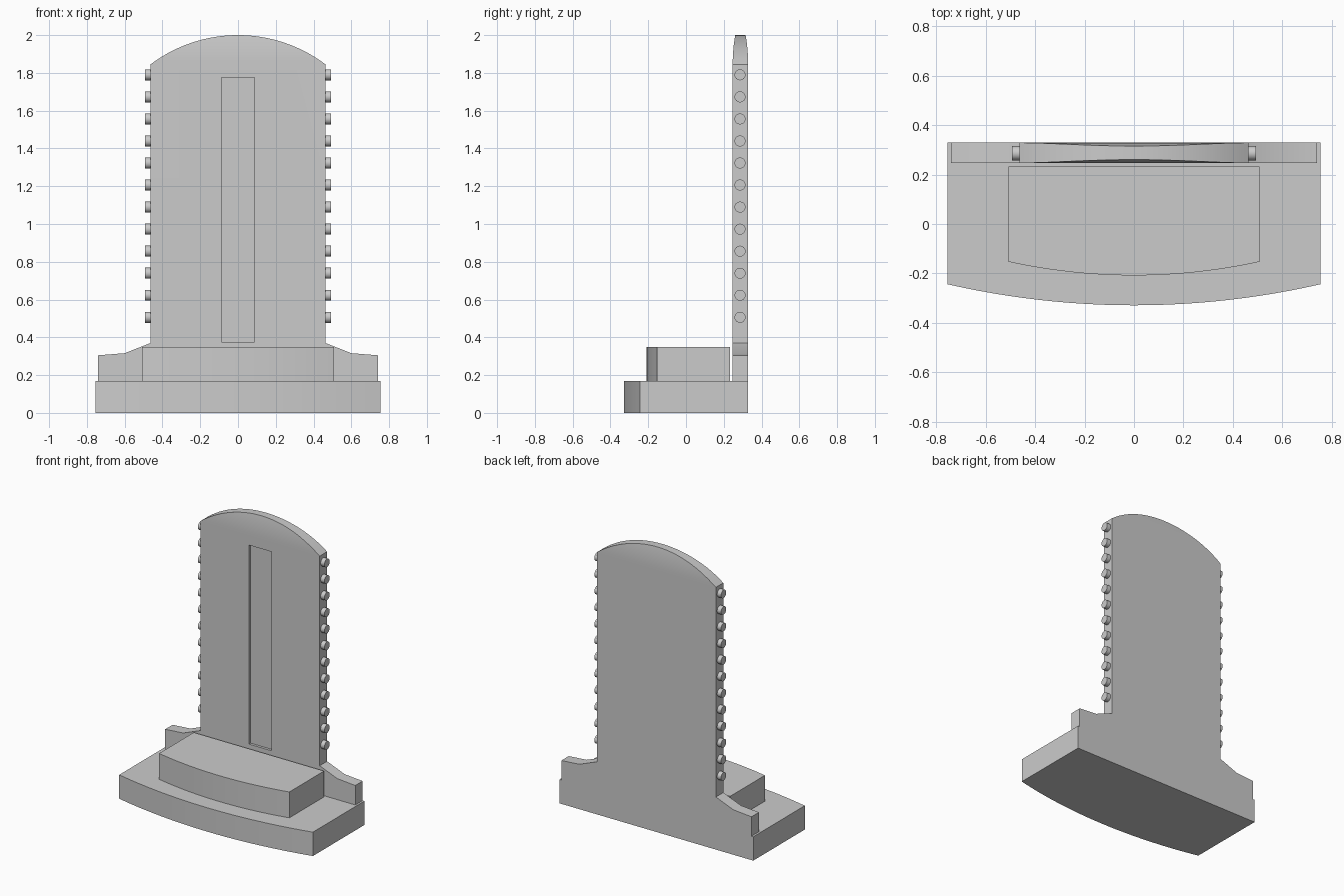
import bpy, bmesh, math
from mathutils import Matrix

if "Cube" in bpy.data.objects:
    bpy.data.objects.remove(bpy.data.objects["Cube"])

def finish(name, bm, smooth=True):
    bmesh.ops.recalc_face_normals(bm, faces=bm.faces)
    me = bpy.data.meshes.new(name)
    bm.to_mesh(me)
    bm.free()
    ob = bpy.data.objects.new(name, me)
    bpy.context.collection.objects.link(ob)
    if smooth:
        smooth_edges(ob)
    return ob

def smooth_edges(ob):
    bpy.ops.object.select_all(action='DESELECT')
    ob.select_set(True)
    bpy.context.view_layer.objects.active = ob
    bpy.ops.object.shade_smooth_by_angle(angle=math.radians(25))

def prism(points, offset):
    """Extrude a closed outline along an offset vector."""
    bm = bmesh.new()
    face = bm.faces.new([bm.verts.new(p) for p in points])
    new = bmesh.ops.extrude_face_region(bm, geom=[face])['geom']
    bmesh.ops.translate(bm, vec=offset,
                        verts=[v for v in new if isinstance(v, bmesh.types.BMVert)])
    return bm

def arc(half, rise, n):
    """Points (x, drop) of a circular arc from -half to +half, drop 0 at the middle."""
    r = (half * half + rise * rise) / (2 * rise)
    a = math.asin(half / r)
    return [(r * math.sin(t), r - r * math.cos(t))
            for t in (a * (2 * i / n - 1) for i in range(n + 1))]

# bow-fronted plinth and step
def bowed_block(name, half, front, rise, back, z0, z1):
    pts = [(x, front + d, z0) for x, d in arc(half, rise, 24)]
    pts += [(half, back, z0), (-half, back, z0)]
    return finish(name, prism(pts, (0, 0, z1 - z0)))

bowed_block("plinth", 0.754, -0.329, 0.085, 0.329, 0.0, 0.168)
bowed_block("step", 0.507, -0.208, 0.055, 0.233, 0.168, 0.35)

# upright slab with shoulders and arched top
FRONT, BACK, EAVE, TOP = 0.247, 0.329, 1.845, 2.0
side = [(0.74, 0.168), (0.74, 0.305), (0.6, 0.316), (0.463, 0.37)]
crown = [(x, TOP - d) for x, d in arc(0.463, TOP - EAVE, 28)]
outline = side + crown[::-1] + [(-x, z) for x, z in side[::-1]]
bm = prism([(x, FRONT, z) for x, z in outline], (0, BACK - FRONT, 0))

# thin the slab towards the crown
for x, z in crown[:14]:
    bmesh.ops.bisect_plane(bm, geom=bm.verts[:] + bm.edges[:] + bm.faces[:],
                           dist=1e-5, plane_co=(0, 0, z), plane_no=(0, 0, 1))
for v in bm.verts:
    t = max(0.0, (v.co.z - EAVE) / (TOP - EAVE))
    v.co.y += 0.0135 * t * t * (1 if v.co.y < 0.29 else -1)
slab = finish("slab", bm, smooth=False)

# shallow vertical groove in the front face
bm = bmesh.new()
bmesh.ops.create_cube(bm, size=1, matrix=Matrix.Translation((0, FRONT - 0.015, 1.075))
                      @ Matrix.Diagonal((0.176, 0.066, 1.40, 1)))
cutter = finish("groove_cutter", bm, smooth=False)
cutter.hide_render = True
mod = slab.modifiers.new("groove", 'BOOLEAN')
mod.operation = 'DIFFERENCE'
mod.object = cutter
mod.solver = 'EXACT'
bpy.context.view_layer.objects.active = slab
bpy.ops.object.modifier_apply(modifier=mod.name)
bpy.data.objects.remove(cutter)
smooth_edges(slab)

# round pegs along both edges
bm = bmesh.new()
for s in (-1, 1):
    for i in range(12):
        bmesh.ops.create_cone(bm, cap_ends=True, segments=24, radius1=0.029, radius2=0.029,
                              depth=0.04,
                              matrix=Matrix.Translation((s * 0.473, 0.286, 0.506 + i * 0.1167))
                              @ Matrix.Rotation(math.pi / 2, 4, 'Y'))
finish("edge_pegs", bm)
